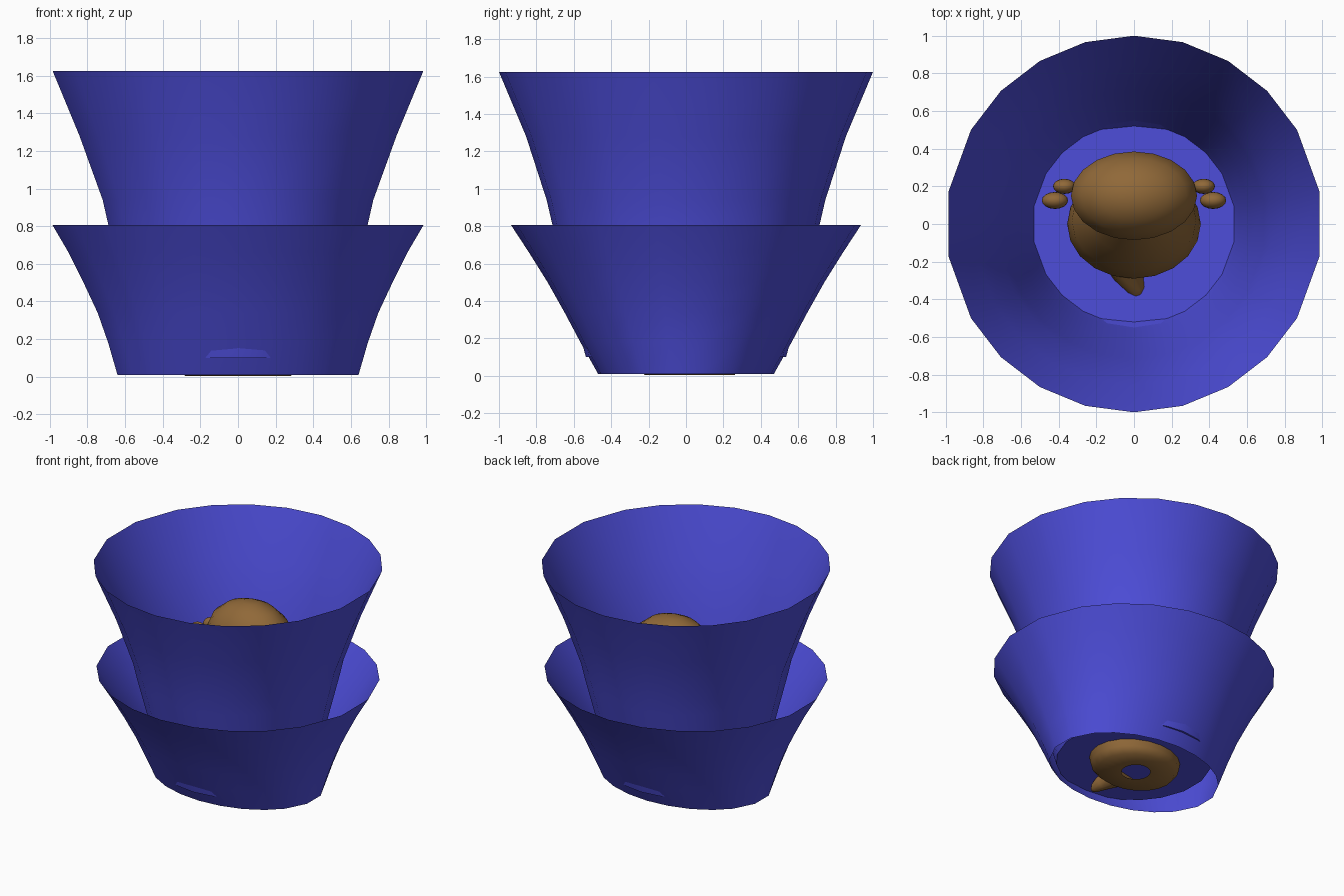
import bpy, bmesh, math

if "Cube" in bpy.data.objects:
    bpy.data.objects.remove(bpy.data.objects["Cube"])


def material(name, rgb):
    m = bpy.data.materials.new(name)
    m.diffuse_color = (*rgb, 1)
    m.use_nodes = True
    m.node_tree.nodes["Principled BSDF"].inputs["Base Color"].default_value = m.diffuse_color
    return m


BLUE = material("petal blue", (0.075, 0.075, 0.70))
BROWN = material("warm brown", (0.28, 0.14, 0.04))

# Rim angles measured from the y axis, mirrored into a full loop
QUARTER = [0, 15, 30, 45, 60, 80]
HALF = QUARTER + [180 - a for a in reversed(QUARTER)]
RIM = HALF + [360 - a for a in reversed(HALF[1:-1])]
EVEN = [i * 18 for i in range(20)]


def finish(obj, mat, angle=60):
    obj.data.materials.append(mat)
    bpy.ops.object.select_all(action='DESELECT')
    obj.select_set(True)
    bpy.context.view_layer.objects.active = obj
    bpy.ops.object.shade_smooth_by_angle(angle=math.radians(angle))


def loft(name, rings, mat, angles, cap_bottom=False, cap_top=False, angle=60):
    """Skin stacked ellipses given as (z, x radius, y radius, y centre)."""
    bm = bmesh.new()
    loops = []
    for z, rx, ry, cy in rings:
        loops.append([bm.verts.new((rx * math.sin(math.radians(a)),
                                    cy + ry * math.cos(math.radians(a)), z))
                      for a in angles])
    n = len(angles)
    for low, high in zip(loops, loops[1:]):
        for i in range(n):
            j = (i + 1) % n
            bm.faces.new((low[j], low[i], high[i], high[j]))
    if cap_bottom:
        bm.faces.new(loops[0])
    if cap_top:
        bm.faces.new(list(reversed(loops[-1])))
    mesh = bpy.data.meshes.new(name)
    bm.to_mesh(mesh)
    bm.free()
    obj = bpy.data.objects.new(name, mesh)
    bpy.context.collection.objects.link(obj)
    finish(obj, mat, angle)
    return obj


def ball(name, loc, scale, mat):
    bpy.ops.mesh.primitive_uv_sphere_add(segments=16, ring_count=10, location=loc)
    obj = bpy.context.object
    obj.name = name
    obj.scale = scale
    bpy.ops.object.transform_apply(location=False, rotation=False, scale=True)
    finish(obj, mat)


# Tall inner cup with a floor
loft("inner_cup", [(0.10, 0.54, 0.535, 0), (0.19, 0.565, 0.56, 0),
                   (0.50, 0.625, 0.63, 0), (0.81, 0.70, 0.715, 0),
                   (0.94, 0.73, 0.745, 0), (1.28, 0.855, 0.855, 0),
                   (1.625, 1.0, 1.0, 0)], BLUE, RIM, cap_bottom=True)

# Short outer flared collar, open at both ends
loft("outer_collar", [(0.01, 0.65, 0.47, 0), (0.18, 0.70, 0.565, 0),
                      (0.34, 0.757, 0.65, 0), (0.50, 0.833, 0.74, 0),
                      (0.66, 0.914, 0.84, 0), (0.805, 1.0, 0.935, 0)], BLUE, RIM)

# Brown base coil, with a hole in its underside
loft("base_coil", [(0.005, 0.10, 0.10, 0.02), (0.003, 0.28, 0.24, 0.02),
                   (0.05, 0.32, 0.28, 0.01), (0.20, 0.355, 0.29, 0.0),
                   (0.40, 0.33, 0.27, 0.02), (0.60, 0.25, 0.22, 0.06),
                   (0.75, 0.18, 0.17, 0.10)], BROWN, EVEN)

# Rounded head with a slight brow
loft("head", [(0.68, 0.16, 0.13, 0.12), (0.78, 0.27, 0.20, 0.14),
              (0.92, 0.335, 0.235, 0.15), (1.05, 0.335, 0.235, 0.15),
              (1.17, 0.28, 0.20, 0.15), (1.25, 0.18, 0.13, 0.15),
              (1.29, 0.06, 0.05, 0.15)], BROWN, EVEN, cap_bottom=True, cap_top=True)
ball("brow", (0, -0.01, 1.0), (0.15, 0.06, 0.06), BROWN)

# Ears on both sides
for side, sign in (("left", -1), ("right", 1)):
    ball(side + "_ear", (sign * 0.37, 0.20, 0.99), (0.06, 0.04, 0.06), BROWN)
    ball(side + "_ear_tip", (sign * 0.42, 0.125, 0.97), (0.07, 0.045, 0.06), BROWN)

# Tapered tail end lying on the ground at the front
curve = bpy.data.curves.new("tail", 'CURVE')
curve.dimensions = '3D'
curve.bevel_depth = 1.0
curve.bevel_resolution = 3
curve.use_fill_caps = True
path = [(-0.05, -0.18, 0.13, 0.12), (-0.03, -0.27, 0.10, 0.08),
        (0.01, -0.34, 0.07, 0.055), (0.025, -0.39, 0.05, 0.035), (0.025, -0.42, 0.045, 0.012)]
spline = curve.splines.new('POLY')
spline.points.add(len(path) - 1)
for p, (x, y, z, r) in zip(spline.points, path):
    p.co = (x, y, z, 1)
    p.radius = r
tail = bpy.data.objects.new("tail", curve)
bpy.context.collection.objects.link(tail)
bpy.ops.object.select_all(action='DESELECT')
tail.select_set(True)
bpy.context.view_layer.objects.active = tail
bpy.ops.object.convert(target='MESH')
finish(bpy.context.object, BROWN)
